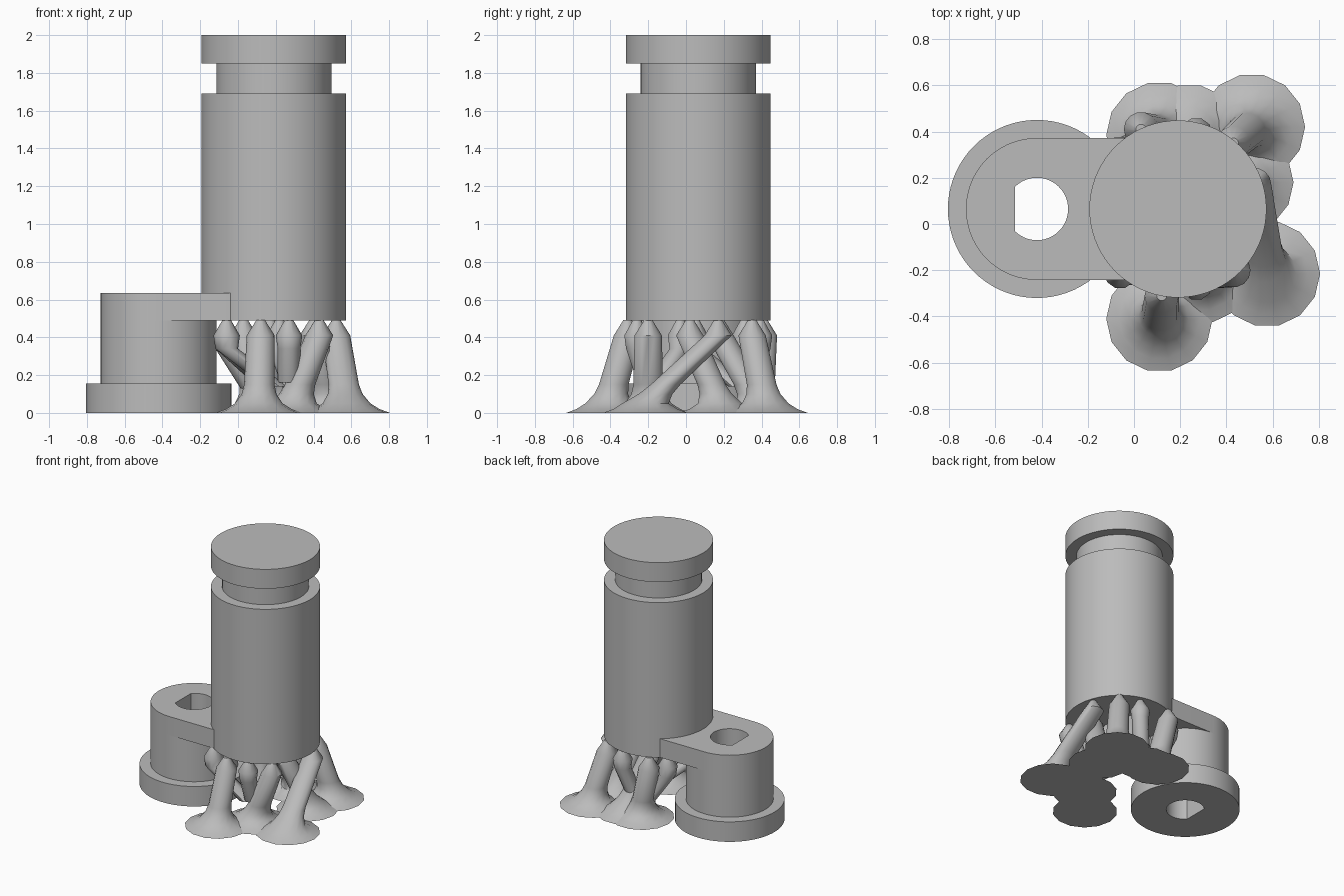
import bpy, bmesh, math

if "Cube" in bpy.data.objects:
    bpy.data.objects.remove(bpy.data.objects["Cube"])

grey = bpy.data.materials.new("plain grey")
grey.diffuse_color = (0.5, 0.5, 0.5, 1)
grey.use_nodes = True
grey.node_tree.nodes["Principled BSDF"].inputs["Base Color"].default_value = grey.diffuse_color

CY = 0.065      # shared centre line of column and boss
COL_X, BOSS_X = 0.19, -0.42


def finish(bm, name, angle=35):
    bmesh.ops.recalc_face_normals(bm, faces=bm.faces)
    me = bpy.data.meshes.new(name)
    bm.to_mesh(me)
    bm.free()
    me.materials.append(grey)
    ob = bpy.data.objects.new(name, me)
    bpy.context.collection.objects.link(ob)
    bpy.ops.object.select_all(action='DESELECT')
    ob.select_set(True)
    bpy.context.view_layer.objects.active = ob
    bpy.ops.object.shade_smooth_by_angle(angle=math.radians(angle))
    return ob


def arc(cx, cy, r, a0, a1, n):
    return [(cx + r * math.cos(math.radians(a0 + (a1 - a0) * i / n)),
             cy + r * math.sin(math.radians(a0 + (a1 - a0) * i / n)))
            for i in range(n + 1)]


def loft(name, rings, sides, angle=35):
    """Skin horizontal rings (x, y, z, radius) into a closed tube."""
    bm = bmesh.new()
    loops = []
    for x, y, z, r in rings:
        loops.append([bm.verts.new((x + r * math.cos(2 * math.pi * k / sides),
                                    y + r * math.sin(2 * math.pi * k / sides), z))
                      for k in range(sides)])
    for a, b in zip(loops, loops[1:]):
        for k in range(sides):
            j = (k + 1) % sides
            bm.faces.new((a[k], a[j], b[j], b[k]))
    bm.faces.new(loops[0][::-1])
    bm.faces.new(loops[-1])
    return finish(bm, name, angle)


def pierced_prism(name, outline, hole, z0, z1):
    """Extrude an outline with a hole through it."""
    bm = bmesh.new()
    for pts in (outline, hole):
        vs = [bm.verts.new((x, y, z0)) for x, y in pts]
        for i, v in enumerate(vs):
            bm.edges.new((v, vs[(i + 1) % len(vs)]))
    bmesh.ops.triangle_fill(bm, edges=bm.edges[:], use_beauty=True)
    ext = bmesh.ops.extrude_face_region(bm, geom=bm.faces[:], use_keep_orig=True)
    top = [g for g in ext['geom'] if isinstance(g, bmesh.types.BMVert)]
    bmesh.ops.translate(bm, verts=top, vec=(0, 0, z1 - z0))
    return finish(bm, name)


# Column with groove near the top
loft("column", [(COL_X, CY, z, r) for z, r in
                [(0.49, 0.383), (1.69, 0.383), (1.69, 0.305),
                 (1.85, 0.305), (1.85, 0.383), (2.0, 0.383)]], 72)

# Boss, flange and arm, all pierced by a D-shaped hole
flat = math.degrees(math.acos(-0.095 / 0.135))
d_hole = arc(BOSS_X, CY, 0.135, -flat, flat, 40)
pierced_prism("flange", arc(BOSS_X, CY, 0.385, 0, 360, 72)[:-1], d_hole, 0, 0.155)
pierced_prism("boss", arc(BOSS_X, CY, 0.307, 0, 360, 72)[:-1], d_hole, 0.155, 0.49)
pierced_prism("arm", arc(BOSS_X, CY, 0.307, 90, 270, 36)
              + [(-0.03, CY - 0.307), (-0.03, CY + 0.307)], d_hole, 0.49, 0.635)

# Flared support trunks: foot x, y, foot radius, tip x, y
FLARE = [(0, 1.0), (0.02, 0.76), (0.05, 0.55), (0.10, 0.40), (0.15, 0.35)]
trunks = [
    (0.51, 0.42, 0.23, 0.43, 0.35),
    (0.575, -0.215, 0.23, 0.52, 0.17),
    (0.11, -0.41, 0.23, 0.12, -0.31),
    (0.11, 0.385, 0.23, 0.03, 0.41),
    (0.24, 0.385, 0.22, 0.17, 0.18),
    (0.47, 0.18, 0.22, 0.40, 0.02),
    (0.29, -0.20, 0.23, 0.43, -0.20),
]
for fx, fy, fr, tx, ty in trunks:
    rings = []
    for z, s in FLARE:
        t = max(0, z - 0.05) / 0.36
        rings.append((fx + (tx - fx) * t, fy + (ty - fy) * t, z, fr * s))
    rings += [(tx, ty, 0.41, 0.074), (tx, ty, 0.492, 0.022)]
    loft("support_trunk", rings, 14, 50)

# Thin branches with pointed tips: tip x, y, and the joint on a trunk
branches = [
    (-0.06, -0.21, 0.20, -0.18, 0.14),
    (0.27, -0.26, 0.27, -0.20, 0.16),
    (-0.06, 0.31, 0.08, 0.37, 0.12),
    (0.27, 0.39, 0.22, 0.34, 0.16),
    (0.22, -0.03, 0.30, -0.18, 0.12),
    (-0.06, 0.05, 0.16, 0.28, 0.14),
]
for tx, ty, jx, jy, jz in branches:
    loft("support_branch", [(jx, jy, jz, 0.06), (tx, ty, 0.34, 0.06),
                            (tx, ty, 0.41, 0.07), (tx, ty, 0.492, 0.022)], 10, 50)
